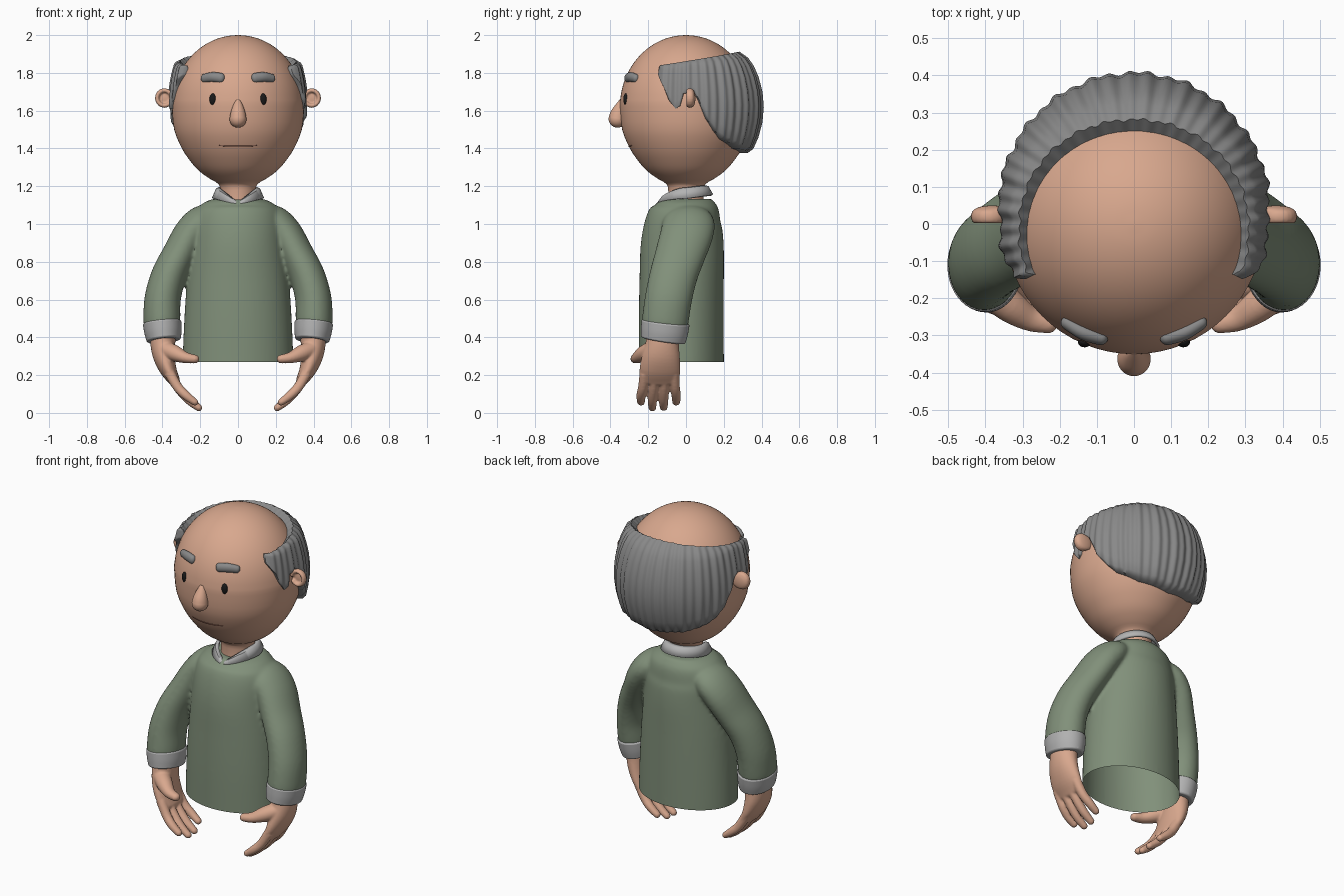
import bpy, bmesh, math
from mathutils import Vector, Matrix
from math import sin, cos, pi, sqrt, radians

if "Cube" in bpy.data.objects:
    bpy.data.objects.remove(bpy.data.objects["Cube"])


def material(name, rgb):
    m = bpy.data.materials.new(name)
    m.diffuse_color = (*rgb, 1)
    m.use_nodes = True
    m.node_tree.nodes["Principled BSDF"].inputs["Base Color"].default_value = m.diffuse_color
    return m


SKIN = material("skin", (0.69, 0.39, 0.27))
GREEN = material("green_wool", (0.22, 0.28, 0.195))
HAIR = material("grey_hair", (0.25, 0.25, 0.25))
CLOTH = material("pale_cloth", (0.45, 0.45, 0.45))
BLACK = material("black", (0.01, 0.01, 0.01))
LIP = material("lip_line", (0.25, 0.1, 0.07))


def finish(name, bm, mat, mirror=False, angle=50):
    bmesh.ops.recalc_face_normals(bm, faces=bm.faces)
    me = bpy.data.meshes.new(name)
    bm.to_mesh(me)
    bm.free()
    ob = bpy.data.objects.new(name, me)
    bpy.context.collection.objects.link(ob)
    me.materials.append(mat)
    bpy.ops.object.select_all(action='DESELECT')
    ob.select_set(True)
    bpy.context.view_layer.objects.active = ob
    bpy.ops.object.shade_smooth_by_angle(angle=radians(angle))
    if mirror:
        ob.modifiers.new("Mirror", 'MIRROR')
    return ob


def catmull(pts, sub):
    """Smooth the list of (x, y, z, a, b) stations."""
    out, n = [], len(pts)
    for i in range(n - 1):
        p0, p1, p2, p3 = pts[max(i - 1, 0)], pts[i], pts[i + 1], pts[min(i + 2, n - 1)]
        for k in range(sub):
            t = k / sub
            out.append([0.5 * (2 * q1 + (q2 - q0) * t + (2 * q0 - 5 * q1 + 4 * q2 - q3) * t * t
                               + (3 * q1 - q0 - 3 * q2 + q3) * t ** 3)
                        for q0, q1, q2, q3 in zip(p0, p1, p2, p3)])
    return out + [list(pts[-1])]


def tube(bm, pts, sub=4, segs=32, round_start=False, round_end=False):
    """Loft elliptical rings; a lies in the xz plane, b lies along y."""
    st = [(Vector(p[:3]), p[3], p[4]) for p in catmull(pts, sub)]

    def dome(end, prev):
        c, a, b = end
        t = (c - prev[0]).normalized() * min(a, b)
        return [(c + t * sin(k * pi / 10.2), a * cos(k * pi / 10.2), b * cos(k * pi / 10.2)) for k in range(1, 6)]
    head = dome(st[0], st[1])[::-1] if round_start else []
    tail = dome(st[-1], st[-2]) if round_end else []
    st = head + st + tail
    rings = []
    for i, (c, a, b) in enumerate(st):
        t = (st[min(i + 1, len(st) - 1)][0] - st[max(i - 1, 0)][0]).normalized()
        n = Vector((0, 1, 0)).cross(t).normalized()
        w = t.cross(n)
        rings.append([bm.verts.new(c + n * a * cos(2 * pi * k / segs) + w * b * sin(2 * pi * k / segs))
                      for k in range(segs)])
    for r, s in zip(rings, rings[1:]):
        for k in range(segs):
            bm.faces.new((r[k], r[(k + 1) % segs], s[(k + 1) % segs], s[k]))
    bm.faces.new(rings[0])
    bm.faces.new(rings[-1])


def fuse(ob, voxel, smooth):
    m = ob.modifiers.new("Fuse", 'REMESH')
    m.mode, m.voxel_size, m.use_smooth_shade = 'VOXEL', voxel, True
    s = ob.modifiers.new("Soften", 'SMOOTH')
    s.factor, s.iterations = 0.5, smooth


def ball(bm, centre, scale):
    bmesh.ops.create_uvsphere(bm, u_segments=24, v_segments=16, radius=1,
                              matrix=Matrix.Translation(centre) @ Matrix.Diagonal((*scale, 1)))


# Head and neck in one turned profile
bm = bmesh.new()
prof = [(1.05, .095), (1.18, .094), (1.215, .108), (1.24, .15), (1.28, .205), (1.33, .25), (1.4, .297), (1.5, .338)]
prof += [(1.62 + .38 * sin(i * pi / 24.3), .35 * cos(i * pi / 24.3)) for i in range(13)]
tube(bm, [(0, 0, z, r, r) for z, r in prof], sub=3, segs=64)
finish("head", bm, SKIN)

# Nose
bm = bmesh.new()
tube(bm, [(0, -.34, 1.655, .012, .012), (0, -.348, 1.625, .027, .026), (0, -.358, 1.585, .04, .042),
          (0, -.363, 1.555, .045, .047)], round_end=True)
finish("nose", bm, SKIN)

# Mouth line
bm = bmesh.new()
tube(bm, [(x, -sqrt(.302 ** 2 - x * x), 1.412 + .4 * x * x, .003, .004)
          for x in [i * .02 for i in range(-5, 6)]], sub=2, segs=8)
finish("mouth", bm, LIP)

# Eyes
bm = bmesh.new()
ball(bm, (.133, -.318, 1.66), (.018, .014, .031))
finish("eyes", bm, BLACK, mirror=True)

# Eyebrows
bm = bmesh.new()
tube(bm, [(.09, -.306, 1.773, .026, .02), (.135, -.292, 1.778, .026, .021), (.178, -.266, 1.771, .023, .019)],
     round_start=True, round_end=True)
finish("eyebrows", bm, HAIR, mirror=True)

# Ears: cupped disc, curled rim
bm = bmesh.new()
ball(bm, (.382, .034, 1.665), (.052, .016, .046))
rim = []
for i in range(19):
    a = radians(165 - i * 17)
    rim.append((.39 + .038 * cos(a), .02, 1.667 + .04 * sin(a)))
for p in rim:
    ball(bm, p, (.012, .02, .012))
ob = finish("ears", bm, SKIN)
fuse(ob, .005, 4)
ob.modifiers.new("Mirror", 'MIRROR')

# Hair: wavy horseshoe shell around the back of the head
LOW = [(-27, 1.79), (-20, 1.73), (-15, 1.66), (-9, 1.61), (-5, 1.625), (-2, 1.69), (7, 1.70), (10, 1.66),
       (17, 1.56), (25, 1.495), (33, 1.45), (55, 1.40), (90, 1.375)]


def low_edge(d):
    d = min(d, 180 - d)
    for (a, za), (b, zb) in zip(LOW, LOW[1:]):
        if d <= b:
            return za + (zb - za) * (d - a) / (b - a)
    return LOW[-1][1]


LOOP = [(0, .8), (.04, 1), (.15, 1), (.3, 1), (.45, 1), (.6, 1), (.75, 1), (.86, 1), (.94, .95), (1, .72),
        (1, 0), (.66, 0), (.33, 0), (0, 0)]
bm = bmesh.new()
cols = []
for d in range(-27, 208):
    p = radians(d)
    s = max(0, sin(p))
    z0, z1 = low_edge(d), 1.862 + .05 * sin(p)
    edge = min(1, .55 + .15 * min(d + 27, 207 - d))
    col = []
    for v, f in LOOP:
        z = z0 + (z1 - z0) * v
        if v == 1 and f == 0:
            z -= .03
        inner = .35 * sqrt(1 - ((z - 1.62) / .385) ** 2) - .01
        outer = (.363 + .045 * s) * sqrt(1 - ((z - 1.62) / (.55 - .11 * s)) ** 2)
        outer += .004 * sin(48 * p) + .003 * sin(21 * p + 1)
        r = inner + (outer - inner) * f * edge
        col.append(bm.verts.new((r * cos(p), r * sin(p), z)))
    cols.append(col)
n = len(LOOP)
for c, e in zip(cols, cols[1:]):
    for k in range(n):
        bm.faces.new((c[k], c[(k + 1) % n], e[(k + 1) % n], e[k]))
bm.faces.new(cols[0])
bm.faces.new(cols[-1])
finish("hair", bm, HAIR)

# Sweater: torso and sleeves fused, then cut open at the hem
bm = bmesh.new()
tube(bm, [(0, -.025, .18, .292, .225), (0, -.025, .3, .292, .225), (0, -.025, .5, .284, .225),
          (0, -.023, .7, .27, .223), (0, -.02, .88, .25, .22), (0, -.012, 1.0, .24, .205),
          (0, 0, 1.07, .22, .18), (0, .002, 1.11, .185, .155), (0, .002, 1.132, .135, .13)], segs=64)
for s in (1, -1):
    tube(bm, [(s * x, y, z, a, b) for x, y, z, a, b in
              [(.13, .015, 1.05, .06, .10), (.19, .015, 1.015, .085, .135), (.25, .005, .95, .09, .14),
               (.31, -.03, .84, .09, .133), (.365, -.065, .73, .093, .127), (.398, -.092, .61, .096, .125),
               (.403, -.108, .5, .098, .124), (.402, -.112, .455, .094, .12)]])
ob = finish("sweater", bm, GREEN)
fuse(ob, .01, 8)
dg = bpy.context.evaluated_depsgraph_get()
baked = bpy.data.meshes.new_from_object(ob.evaluated_get(dg))
ob.modifiers.clear()
bm = bmesh.new()
bm.from_mesh(baked)
bmesh.ops.bisect_plane(bm, geom=bm.verts[:] + bm.edges[:] + bm.faces[:], plane_co=(0, 0, .27),
                       plane_no=(0, 0, 1), clear_inner=True)
bm.to_mesh(ob.data)
bm.free()

# Shirt cuffs
bm = bmesh.new()
tube(bm, [(.402, -.108, .482, .102, .128), (.397, -.114, .43, .099, .125), (.392, -.121, .383, .09, .118)], segs=48)
ob = finish("cuffs", bm, CLOTH, mirror=True)
bv = ob.modifiers.new("Bevel", 'BEVEL')
bv.width, bv.segments, bv.limit_method = .01, 3, 'ANGLE'

# Shirt collar: folded band open in a V at the front
bm = bmesh.new()
rows = []
for i in range(65):
    p = radians(-89 + 358 * i / 64)
    f = max(0, -sin(p))
    drop = 1 - abs(cos(p)) if sin(p) < 0 else 0
    back = max(0, sin(p))
    pts = [(.098, .098 + .027 * f, 1.187 + .012 * back - .08 * drop),
           (.112, .115 + .025 * f, 1.182 + .012 * back - .075 * drop),
           (.132, .138 + .014 * f, 1.135 + .018 * back - .035 * drop)]
    rows.append([bm.verts.new((a * cos(p), b * sin(p), z)) for a, b, z in pts])
for r, q in zip(rows, rows[1:]):
    for k in range(2):
        bm.faces.new((r[k], r[k + 1], q[k + 1], q[k]))
ob = finish("collar", bm, CLOTH)
so = ob.modifiers.new("Solidify", 'SOLIDIFY')
so.thickness, so.offset = .014, 0

# Hands: palm, four fingers and thumb fused
bm = bmesh.new()
tube(bm, [(.395, -.12, .43, .066, .085), (.398, -.125, .37, .066, .088), (.392, -.132, .3, .058, .1),
          (.37, -.138, .23, .045, .108), (.34, -.14, .175, .032, .105)], round_end=True)
for y0, y1, lift in ((-.218, -.238, .03), (-.166, -.178, 0), (-.114, -.118, .002), (-.064, -.052, .03)):
    tube(bm, [(.362, y0, .21, .028, .028), (.318, (y0 + y1) / 2, .135, .026, .026),
              (.262 + lift * .4, y1, .07 + lift * .7, .024, .025), (.208 + lift * .7, y1, .027 + lift, .019, .021)],
         segs=16, round_end=True)
tube(bm, [(.395, -.17, .34, .045, .05), (.335, -.22, .315, .043, .045), (.28, -.255, .293, .03, .034),
          (.228, -.268, .285, .023, .027)], segs=20, round_start=True, round_end=True)
ob = finish("hands", bm, SKIN)
fuse(ob, .006, 4)
ob.modifiers.new("Mirror", 'MIRROR')
